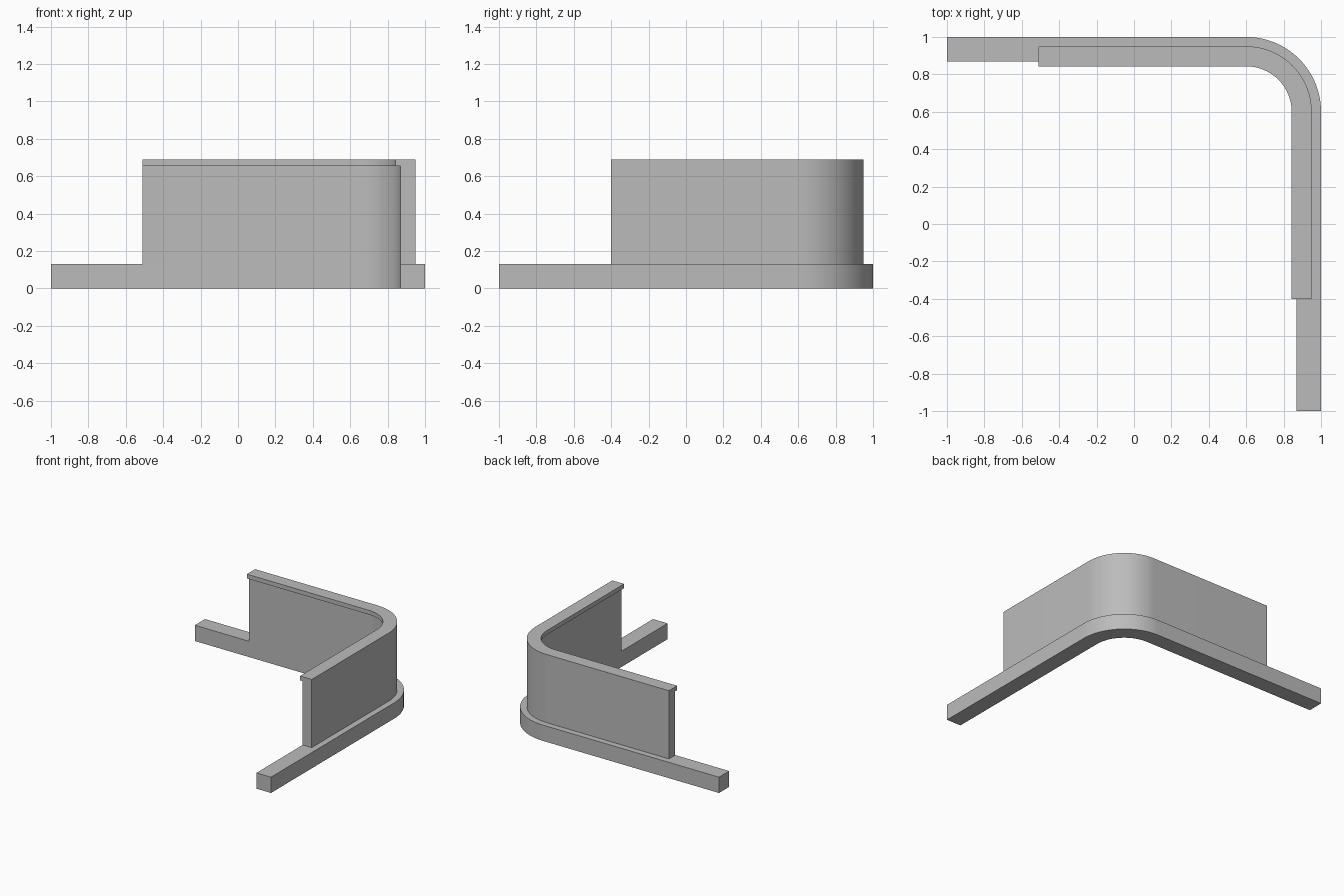
import bpy, bmesh, math

if "Cube" in bpy.data.objects:
    bpy.data.objects.remove(bpy.data.objects["Cube"], do_unlink=True)

GREY = (0.5, 0.5, 0.5, 1)
mat = bpy.data.materials.new("plain grey")
mat.use_nodes = True
mat.diffuse_color = GREY
mat.node_tree.nodes["Principled BSDF"].inputs["Base Color"].default_value = GREY

CENTRE = 0.6      # centre of the rounded corner in x and y
SEGMENTS = 24


def corner_sweep(name, profile, x_start, y_start):
    """Sweep a (radius, z) profile along a straight run, a quarter turn and a second run."""
    bm = bmesh.new()
    rings = [[bm.verts.new((x_start, CENTRE + r, z)) for r, z in profile]]
    for i in range(SEGMENTS + 1):
        a = math.pi / 2 * (1 - i / SEGMENTS)
        rings.append([bm.verts.new((CENTRE + r * math.cos(a), CENTRE + r * math.sin(a), z))
                      for r, z in profile])
    rings.append([bm.verts.new((CENTRE + r, y_start, z)) for r, z in profile])
    n = len(profile)
    for a, b in zip(rings, rings[1:]):
        for j in range(n):
            k = (j + 1) % n
            bm.faces.new((a[j], a[k], b[k], b[j]))
    bm.faces.new(rings[0])
    bm.faces.new(rings[-1])
    bmesh.ops.recalc_face_normals(bm, faces=bm.faces)
    mesh = bpy.data.meshes.new(name)
    bm.to_mesh(mesh)
    bm.free()
    mesh.materials.append(mat)
    obj = bpy.data.objects.new(name, mesh)
    bpy.context.collection.objects.link(obj)
    bpy.ops.object.select_all(action="DESELECT")
    obj.select_set(True)
    bpy.context.view_layer.objects.active = obj
    bpy.ops.object.shade_smooth_by_angle(angle=math.radians(30))
    return obj


# Long low base strip
INNER, OUTER, BASE_TOP = 0.268, 0.4, 0.13
corner_sweep("base_strip",
             [(INNER, 0), (OUTER, 0), (OUTER, BASE_TOP), (INNER, BASE_TOP)], -1, -1)

# Shorter upright wall with a lip overhanging the inner side
WALL_OUT, LIP_IN, LIP_BOTTOM, TOP = 0.35, 0.243, 0.655, 0.69
corner_sweep("wall_with_lip",
             [(INNER, BASE_TOP), (WALL_OUT, BASE_TOP), (WALL_OUT, TOP),
              (LIP_IN, TOP), (LIP_IN, LIP_BOTTOM), (INNER, LIP_BOTTOM)], -0.51, -0.4)
